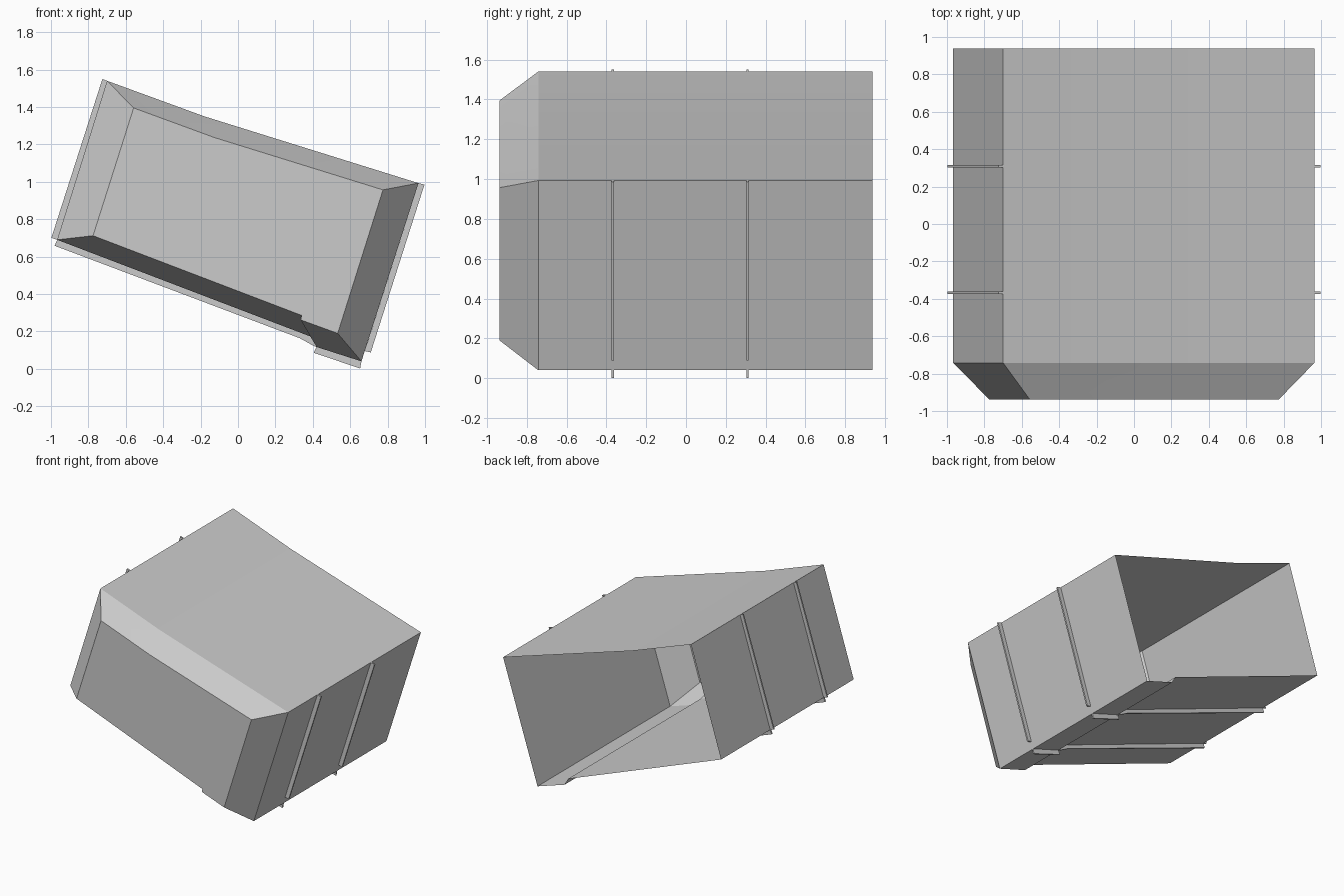
import bpy, bmesh

if "Cube" in bpy.data.objects:
    bpy.data.objects.remove(bpy.data.objects["Cube"])

grey = bpy.data.materials.new("plain_grey")
grey.diffuse_color = (0.6, 0.6, 0.6, 1)
grey.use_nodes = True
grey.node_tree.nodes["Principled BSDF"].inputs["Base Color"].default_value = grey.diffuse_color


def finish(name, bm):
    bmesh.ops.recalc_face_normals(bm, faces=bm.faces[:])
    mesh = bpy.data.meshes.new(name)
    bm.to_mesh(mesh)
    bm.free()
    mesh.materials.append(grey)
    ob = bpy.data.objects.new(name, mesh)
    bpy.context.collection.objects.link(ob)
    return ob


def ring(bm, profile, y):
    return [bm.verts.new((x, y, z)) for x, z in profile]


def bridge(bm, a, b, edges):
    for i in edges:
        j = (i + 1) % len(a)
        bm.faces.new((a[i], a[j], b[j], b[i]))


# Tilted shell: open at the back, tapered towards a closed front panel
outer = [(-0.967, 0.69), (-0.70, 1.54), (-0.18, 1.35), (0.965, 0.993),
         (0.66, 0.04), (0.42, 0.117), (0.39, 0.172)]
front = [(-0.775, 0.712), (-0.558, 1.395), (-0.127, 1.237), (0.775, 0.957),
         (0.533, 0.19), (0.335, 0.262), (0.34, 0.286)]
bm = bmesh.new()
loops = [ring(bm, outer, 0.937), ring(bm, outer, -0.742), ring(bm, front, -0.937)]
for a, b in zip(loops, loops[1:]):
    bridge(bm, a, b, range(len(a)))
bm.faces.new(loops[-1])
shell = finish("shell", bm)
bpy.context.view_layer.objects.active = shell
shell.select_set(True)
bpy.ops.object.shade_smooth_by_angle(angle=0.35)

# Thin ribs: line lying on the shell, then the raised outer line back to the start
ribs = {
    "left_rib": ([(-0.967, 0.69), (-0.70, 1.54)], [(-0.725, 1.55), (-0.998, 0.70)]),
    "right_rib": ([(0.965, 0.993), (0.678, 0.095)], [(0.71, 0.088), (0.997, 0.985)]),
    "step_rib": ([(0.66, 0.04), (0.42, 0.117)], [(0.405, 0.086), (0.653, 0.002)]),
    "bottom_rib": ([(0.42, 0.117), (0.39, 0.172), (-0.967, 0.69)],
                   [(-0.98, 0.658), (0.33, 0.164), (0.41, 0.12)]),
}
for name, (inner, raised) in ribs.items():
    for label, y in (("front", -0.367), ("rear", 0.309)):
        bm = bmesh.new()
        a = ring(bm, inner + raised, y - 0.006)
        b = ring(bm, inner + raised, y + 0.006)
        # the side against the shell stays open
        bridge(bm, a, b, range(len(inner) - 1, len(a)))
        bm.faces.new(a)
        bm.faces.new(b)
        finish(f"{label}_{name}", bm)
